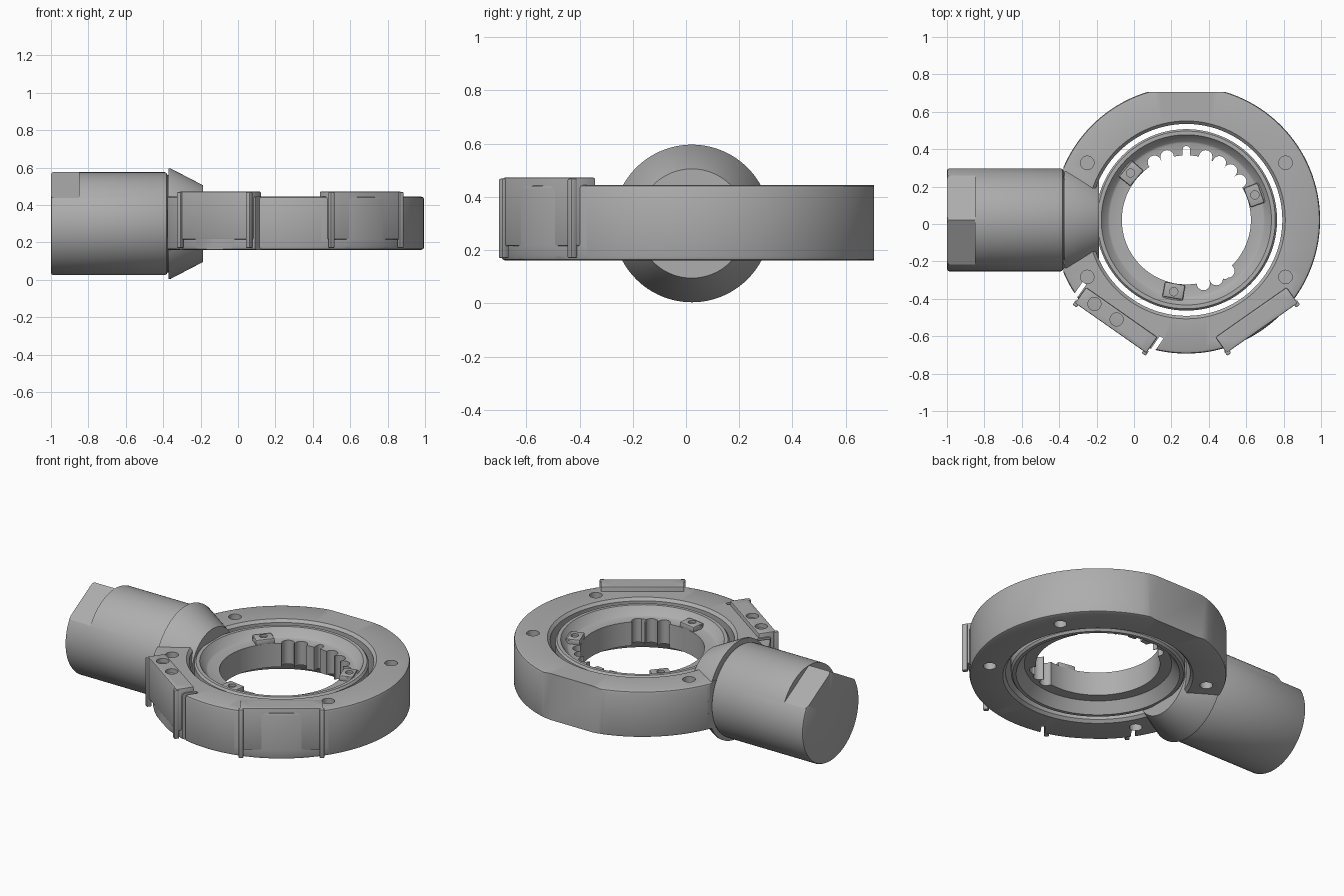
import bpy, bmesh
from math import sin, cos, pi, radians, sqrt
from mathutils import Matrix, Vector

if "Cube" in bpy.data.objects:
    bpy.data.objects.remove(bpy.data.objects["Cube"], do_unlink=True)

grey = bpy.data.materials.new("machined grey")
grey.use_nodes = True
GREY = (0.42, 0.42, 0.42, 1)
grey.diffuse_color = GREY
grey.node_tree.nodes["Principled BSDF"].inputs["Base Color"].default_value = GREY

CX, CY = 0.28, 0.022      # ring axis
AXIS_Z = 0.30             # spindle axis height
LOW, HIGH = 0.16, 0.445   # ring faces
RING = Matrix.Translation((CX, CY, 0))
SPINDLE = Matrix.Translation((0, CY, AXIS_Z)) @ Matrix.Rotation(pi / 2, 4, 'Y')


def make(name, bm, matrix=None):
    if matrix:
        bm.transform(matrix)
    bmesh.ops.recalc_face_normals(bm, faces=bm.faces)
    mesh = bpy.data.meshes.new(name)
    bm.to_mesh(mesh)
    bm.free()
    mesh.materials.append(grey)
    ob = bpy.data.objects.new(name, mesh)
    bpy.context.collection.objects.link(ob)
    return ob


def lathe(name, profile, matrix, steps=128):
    """Spin a closed (radius, height) profile about the local z axis."""
    bm = bmesh.new()
    rings = [[bm.verts.new((r * cos(2 * pi * i / steps), r * sin(2 * pi * i / steps), z))
              for r, z in profile] for i in range(steps)]
    n = len(profile)
    for i in range(steps):
        a, b = rings[i], rings[(i + 1) % steps]
        for j in range(n):
            k = (j + 1) % n
            if profile[j][0] + profile[k][0] > 0:
                bm.faces.new((a[j], b[j], b[k], a[k]))
    bmesh.ops.remove_doubles(bm, verts=bm.verts, dist=1e-6)
    return make(name, bm, matrix)


def box(name, low, high, matrix=None, bevel=0):
    bm = bmesh.new()
    bmesh.ops.create_cube(bm, size=1)
    for v in bm.verts:
        v.co = Vector([(h + l) / 2 + c * (h - l) for l, h, c in zip(low, high, v.co)])
    if bevel:
        bmesh.ops.bevel(bm, geom=bm.edges[:], offset=bevel, segments=2,
                        affect='EDGES', profile=0.5)
    return make(name, bm, matrix)


def rod(name, x, y, radius, low, high, matrix=RING, sides=32):
    bm = bmesh.new()
    bmesh.ops.create_cone(bm, cap_ends=True, segments=sides, radius1=radius,
                          radius2=radius, depth=high - low)
    return make(name, bm, matrix @ Matrix.Translation((x, y, (low + high) / 2)))


def cut(ob, cutters):
    """Subtract each cutter, bake the result and discard the cutter."""
    for c in cutters:
        c.hide_render = True
        mod = ob.modifiers.new("cut", 'BOOLEAN')
        mod.object, mod.operation, mod.solver = c, 'DIFFERENCE', 'EXACT'
        bpy.context.view_layer.update()
        mesh = bpy.data.meshes.new_from_object(
            ob.evaluated_get(bpy.context.evaluated_depsgraph_get()))
        ob.modifiers.clear()
        ob.data = mesh
        bpy.data.objects.remove(c, do_unlink=True)


def polar(radius, degrees):
    return radius * cos(radians(degrees)), radius * sin(radians(degrees))


def rail_frame(side):
    """Local x runs along a clamp block, local y points outward from the ring."""
    return RING @ Matrix.Rotation(radians(side * 35 - 180), 4, 'Z')


# Outer ring with a rear flat, spindle clearance, block seats and screw holes
f = 0.016
outer = lathe("outer_ring", [
    (0.513, LOW + f), (0.513 + f, LOW), (0.715 - f, LOW), (0.711, LOW + 0.005), (0.715, LOW + f),
    (0.715, HIGH - f), (0.711, HIGH - 0.005), (0.715 - f, HIGH), (0.513 + f, HIGH),
    (0.513, HIGH - f)], RING)
cuts = [box("rear_cutter", (-1, 0.706, 0), (1, 1, 1)),
        box("spindle_cutter", (-1, -1, 0), (-0.376, 1, 1))]
for side in (-1, 1):
    frame = rail_frame(side)
    cuts.append(box("seat_cutter", (-0.26, 0.602, 0.218), (0.26, 0.9, 0.7), frame))
    cuts.append(box("ledge_cutter", (-0.4, 0.704, 0), (0.4, 0.9, 0.7), frame))
    for end in (-0.252, 0.252):
        cuts.append(box("relief_cutter", (end - 0.012, 0.59, 0.1), (end + 0.012, 0.9, 0.7), frame))
    for y in (-0.305, 0.305):
        x = side * 0.53
        cuts.append(rod("top_hole", x, y, 0.036, HIGH - 0.05, 0.6))
        cuts.append(rod("bottom_hole", x, y, 0.036, 0, LOW + 0.05))
cut(outer, cuts)

# Inner ring: dished rims on both faces and a flange around the bore
inner = lathe("inner_ring", [
    (0.485, 0.185), (0.475, 0.172), (0.455, 0.172), (0.41, 0.235), (0.345, 0.235),
    (0.345, 0.38), (0.41, 0.38), (0.42, 0.385), (0.455, 0.432), (0.475, 0.432), (0.485, 0.42)], RING)
scallops = [rod("scallop", *polar(0.352, a), 0.036, 0, 1)
            for a in (36, 48, 60, 73, 107, 119, 285, 297, 309)]
key = [rod("key_slot", *polar(0.375, 90), 0.02, 0, 1),
       box("key_mouth", (-0.02, 0.3, 0), (0.02, 0.375, 1), RING),
       rod("pin_hole", *polar(0.362, 305), 0.02, 0, 1)]
cut(inner, scallops + key)

# Three locating pads on the flange
for i, angle in enumerate((20, 140, 260)):
    frame = RING @ Matrix.Rotation(radians(angle), 4, 'Z')
    pad = box(f"locating_pad_{i + 1}", (0.345, -0.055, 0.37), (0.425, 0.055, 0.41), frame, 0.008)
    cut(pad, [rod("pad_hole", 0.39, 0, 0.022, 0.395, 0.6, frame)])
    disc = rod(f"pad_disc_{i + 1}", 0.405, 0, 0.058, 0.372, 0.402, frame)
    cut(disc, [rod("disc_hole", 0.39, 0, 0.022, 0.395, 0.6, frame)])

# Clamp blocks with three screw holes and raised end lips
for side, label in ((-1, "left"), (1, "right")):
    frame = rail_frame(side)
    top = 0.472
    block = box(f"{label}_clamp_block", (-0.232, 0.603, 0.215), (0.232, 0.706, top), frame, 0.006)
    cut(block, [rod("screw_hole", x, 0.65, 0.035, top - 0.04, 0.6, frame)
                for x in (-0.145, 0, 0.145)])
    for end in (-1, 1):
        lip = sorted((end * 0.212, end * 0.238))
        box(f"{label}_block_lip", (lip[0], 0.69, 0.17), (lip[1], 0.72, top - 0.004), frame, 0.005)

# Spindle body with two wrench flats on its upper side
R = 0.275
body = lathe("spindle_body", [
    (0, -1), (R - 0.012, -1), (R - 0.004, -0.996), (R, -0.988), (R, -0.39),
    (R - 0.004, -0.382), (R - 0.012, -0.378), (0, -0.378)], SPINDLE)
flat = R * sqrt(3) / 2
cut(body, [box("flat_cutter", (-1.2, -0.3, flat), (-0.85, 0.3, 0.6),
               Matrix.Translation((0, CY, AXIS_Z)) @ Matrix.Rotation(radians(a), 4, 'X'))
           for a in (-30, 30)])

# Tapered nose joining the spindle to the ring
nose = lathe("spindle_nose", [
    (0, -0.385), (0.26, -0.385), (0.26, -0.372), (0.296, -0.372), (0.296, -0.362),
    (0.205, -0.187), (0, -0.187)], SPINDLE)
cut(nose, [rod("nose_clearance", 0, 0, 0.46, 0, 1, RING, 96)])

# Smooth curved faces while keeping machined edges crisp
bpy.ops.object.select_all(action='DESELECT')
for ob in bpy.context.scene.objects:
    if ob.type == 'MESH' and not ob.hide_render:
        ob.select_set(True)
        bpy.context.view_layer.objects.active = ob
bpy.ops.object.shade_smooth_by_angle(angle=radians(28))
